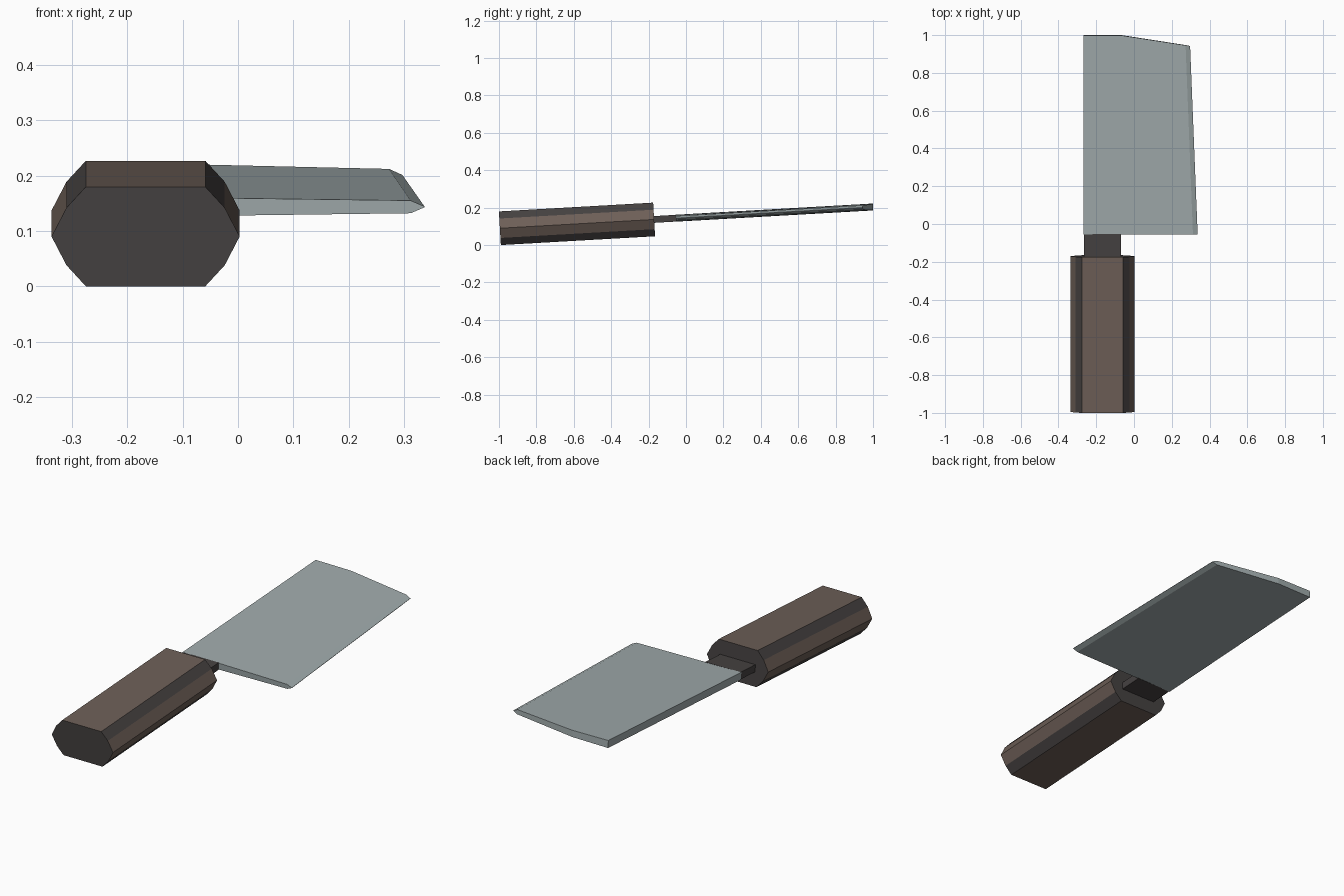
import bpy, bmesh, math
from mathutils import Matrix, Vector

cube = bpy.data.objects.get("Cube")
if cube:
    bpy.data.objects.remove(cube, do_unlink=True)


def material(name, rgb):
    m = bpy.data.materials.new(name)
    m.use_nodes = True
    m.diffuse_color = (*rgb, 1)
    m.node_tree.nodes["Principled BSDF"].inputs["Base Color"].default_value = (*rgb, 1)
    return m


steel = material("steel grey", (0.35, 0.405, 0.41))
wood = material("brown wood", (0.153, 0.114, 0.095))
dark = material("dark charcoal", (0.061, 0.054, 0.053))

# The whole knife leans up towards its tip, pivoting at the handle's butt
TILT = Matrix.Translation((0, -0.99, 0)) @ Matrix.Rotation(math.atan(0.057), 4, "X")


def loft(name, sections, mats, rule=None):
    """Join matching closed cross-sections and cap both ends."""
    bm = bmesh.new()
    rings = [[bm.verts.new(p) for p in s] for s in sections]
    count = len(rings[0])
    for a, b in zip(rings, rings[1:]):
        for i in range(count):
            j = (i + 1) % count
            bm.faces.new((a[i], a[j], b[j], b[i]))
    bm.faces.new(rings[0])
    bm.faces.new(rings[-1])
    bmesh.ops.recalc_face_normals(bm, faces=bm.faces[:])
    bm.normal_update()
    if rule:
        for f in bm.faces:
            f.material_index = rule(f.normal)
    bm.transform(TILT)
    mesh = bpy.data.meshes.new(name)
    bm.to_mesh(mesh)
    bm.free()
    for m in mats:
        mesh.materials.append(m)
    obj = bpy.data.objects.new(name, mesh)
    bpy.context.collection.objects.link(obj)
    return obj


# Handle: ten-sided grip, with dark chamfers and end caps
MID = 0.09
quarter = [(0.17, 0), (0.143, 0.052), (0.108, MID)]
half = quarter + [(-x, z) for x, z in reversed(quarter)]
outline = half + [(x, -z) for x, z in reversed(half[1:-1])]


def handle_section(y):
    return [Vector((x - 0.167, y, z + MID)) for x, z in outline]


loft("handle", [handle_section(0), handle_section(0.826)], [wood, dark],
     lambda n: int(abs(n.y) > 0.9 or 0.55 < abs(n.z) < 0.9))


# Tang: dark flat bar between handle and blade
def bar_section(y):
    return [(x, y, MID + z) for x, z in
            ((-0.265, -0.018), (-0.07, -0.018), (-0.07, 0.018), (-0.265, 0.018))]


loft("tang", [bar_section(0.8), bar_section(0.945)], [dark])


# Blade: wedge from thick spine to thin shoulder, then a bevelled cutting edge
def blade_column(x, half_thick, heel, tip):
    top, low = MID + half_thick, MID - half_thick
    return [(x[0], heel, low), (x[1], tip, low), (x[1], tip, top), (x[0], heel, top)]


loft("blade", [
    blade_column((-0.268, -0.268), 0.0185, 0.942, 1.998),
    blade_column((-0.07, -0.07), 0.0165, 0.942, 1.998),
    blade_column((0.312, 0.273), 0.0115, 0.942, 1.945),
    blade_column((0.337, 0.297), 0.0008, 0.942, 1.941),
], [steel])
